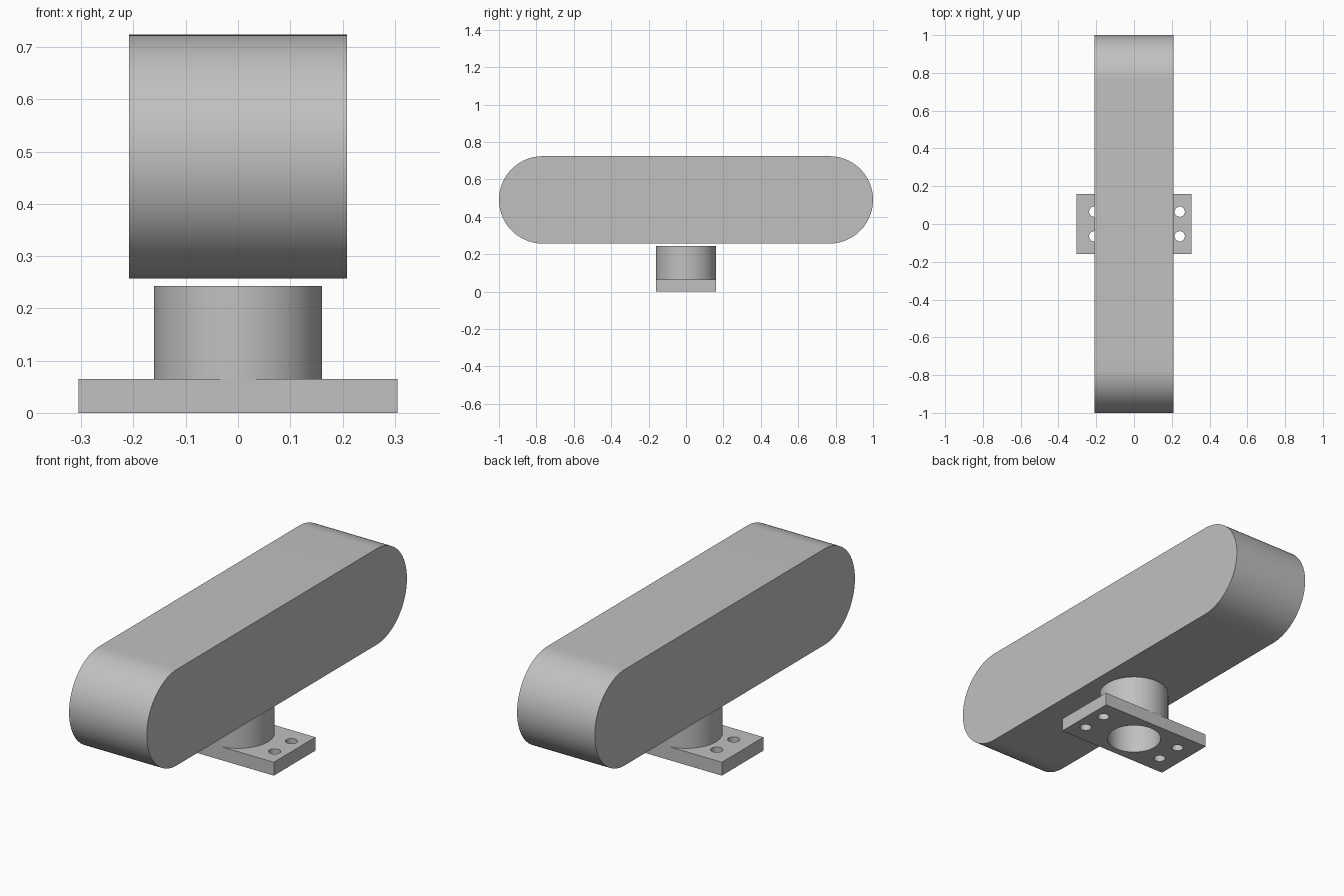
import bpy, bmesh, math
from mathutils import Matrix, Vector

default = bpy.data.objects.get("Cube")
if default:
    bpy.data.objects.remove(default, do_unlink=True)

grey = bpy.data.materials.new("plain grey")
grey.use_nodes = True
colour = (0.53, 0.53, 0.53, 1)
grey.diffuse_color = colour
grey.node_tree.nodes["Principled BSDF"].inputs["Base Color"].default_value = colour


def arc(cx, cy, r, start=0.0, sweep=2 * math.pi, steps=96):
    """Points along an arc; a full circle leaves out the repeated last point."""
    count = steps if sweep > 6 else steps + 1
    return [(cx + r * math.cos(start + sweep * i / steps),
             cy + r * math.sin(start + sweep * i / steps)) for i in range(count)]


def extrude_profile(name, loops, depth, matrix):
    """Fill closed loops (outline first, then holes) and extrude them along local z."""
    bm = bmesh.new()
    edges = []
    for loop in loops:
        verts = [bm.verts.new((x, y, 0)) for x, y in loop]
        edges += [bm.edges.new((verts[i - 1], v)) for i, v in enumerate(verts)]
    bmesh.ops.triangle_fill(bm, edges=edges, use_beauty=True, use_dissolve=False,
                            normal=(0, 0, 1))
    result = bmesh.ops.extrude_face_region(bm, geom=bm.faces[:], use_keep_orig=True)
    top = [g for g in result["geom"] if isinstance(g, bmesh.types.BMVert)]
    bmesh.ops.translate(bm, verts=top, vec=Vector((0, 0, depth)))
    bmesh.ops.recalc_face_normals(bm, faces=bm.faces[:])
    bm.transform(matrix)
    mesh = bpy.data.meshes.new(name)
    bm.to_mesh(mesh)
    bm.free()
    mesh.materials.append(grey)
    obj = bpy.data.objects.new(name, mesh)
    bpy.context.collection.objects.link(obj)
    bpy.ops.object.select_all(action='DESELECT')
    obj.select_set(True)
    bpy.context.view_layer.objects.active = obj
    bpy.ops.object.shade_smooth_by_angle(angle=math.radians(30))
    return obj


base_top, tube_top = 0.065, 0.243
bore = 0.125

# Mounting plate with a central bore and four screw holes
w, d = 0.305, 0.16
plate = [[(-w, -d), (w, -d), (w, d), (-w, d)], arc(0, 0, bore)]
for x in (-0.211, 0.242):
    for y in (-0.065, 0.065):
        plate.append(arc(x, y, 0.027, steps=48))
extrude_profile("mounting_plate", plate, base_top, Matrix())

# Hollow collar standing on the plate
extrude_profile("collar", [arc(0, 0, 0.161), arc(0, 0, bore)],
                tube_top - base_top, Matrix.Translation((0, 0, base_top)))

# Long round-ended body: profile drawn in the y-z plane, extruded along x
r, half_width = 0.2335, 0.209
stadium = (arc(1 - r, 0, r, -math.pi / 2, math.pi, 48)
           + arc(r - 1, 0, r, math.pi / 2, math.pi, 48))
to_side = Matrix(((0, 0, 1, -half_width), (1, 0, 0, 0), (0, 1, 0, 0.257 + r), (0, 0, 0, 1)))
extrude_profile("rounded_body", [stadium], 2 * half_width, to_side)
